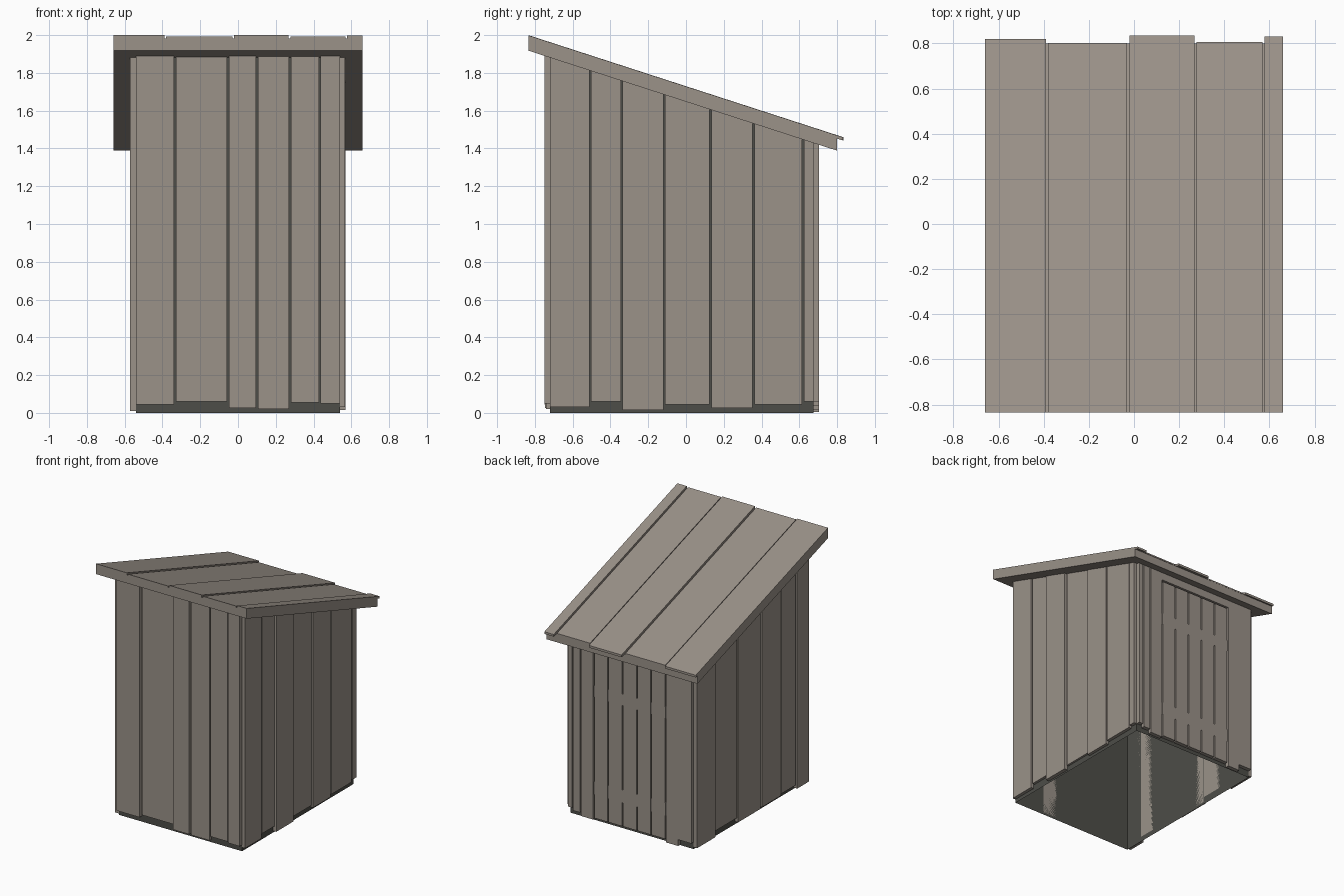
import bpy, bmesh

cube = bpy.data.objects.get("Cube")
if cube:
    bpy.data.objects.remove(cube, do_unlink=True)


def material(name, rgb):
    m = bpy.data.materials.new(name)
    m.use_nodes = True
    colour = (*rgb, 1)
    m.diffuse_color = colour
    m.node_tree.nodes["Principled BSDF"].inputs["Base Color"].default_value = colour
    return m


WOOD = material("weathered wood", (0.325, 0.287, 0.25))
DARK = material("dark interior", (0.075, 0.075, 0.065))

SLOPE = 0.324
FRONT, BACK, SIDE = -0.72, 0.675, 0.54   # faces of the inner shell
GAP = 0.005                              # half the gap between planks


def under_roof(y):
    return 1.918 - SLOPE * (y + 0.835)


def above(offset):
    return lambda y: under_roof(y) + offset


def block(name, x, y, bottom, top, mat=WOOD, hollow=False):
    """Box whose bottom and top are heights or functions of y."""
    bm = bmesh.new()
    bmesh.ops.create_cube(bm, size=1)
    if hollow:
        ends = [f for f in bm.faces if abs(f.normal.z) > 0.5]
        bmesh.ops.delete(bm, geom=ends, context='FACES_ONLY')
    for v in bm.verts:
        right, rear, upper = (c > 0 for c in v.co)
        py = y[rear]
        h = top if upper else bottom
        v.co = (x[right], py, h(py) if callable(h) else h)
    mesh = bpy.data.meshes.new(name)
    bm.to_mesh(mesh)
    bm.free()
    mesh.materials.append(mat)
    obj = bpy.data.objects.new(name, mesh)
    bpy.context.collection.objects.link(obj)
    return obj


def spans(edges, gap=GAP):
    """Plank extents between seams, with a gap left at each inner seam."""
    last = len(edges) - 2
    for i in range(last + 1):
        yield (edges[i] + (gap if i else 0),
               edges[i + 1] - (gap if i < last else 0))


# Dark shell behind the planks, open underneath
block("inner_shell", (-SIDE, SIDE), (FRONT, BACK), 0, under_roof, DARK, hollow=True)

# Front wall: planks given by bottom height and thickness
front_edges = (-0.54, -0.333, -0.052, 0.1, 0.275, 0.433, 0.54)
front_planks = ((0.045, 0.03), (0.06, 0.013), (0.025, 0.027),
                (0.02, 0.02), (0.055, 0.022), (0.05, 0.03))
for x, (z, thick) in zip(spans(front_edges), front_planks):
    block("front_plank", x, (FRONT - thick, FRONT), z, under_roof)

# Side walls
left_edges = (FRONT, -0.507, -0.34, -0.115, 0.13, 0.357, 0.62, BACK)
left_planks = ((0.03, 0.026), (0.06, 0.02), (0.015, 0.03), (0.045, 0.016),
               (0.025, 0.024), (0.045, 0.026), (0.06, 0.026))
for y, (z, thick) in zip(spans(left_edges), left_planks):
    block("left_plank", (SIDE, SIDE + thick), y, z, under_roof)

right_edges = (FRONT, -0.57, -0.38, -0.13, 0.16, 0.44, BACK)
right_planks = ((0.01, 0.032), (0.04, 0.026), (0.03, 0.03),
                (0.02, 0.026), (0.06, 0.024), (0.015, 0.03))
for y, (z, thick) in zip(spans(right_edges), right_planks):
    block("right_plank", (-SIDE - thick, -SIDE), y, z, under_roof)

# Back wall either side of the door
DOOR = 0.32
wall = (BACK, BACK + 0.03)
for x, z in zip(spans((-SIDE, -0.425, -DOOR), 0), (0.055, 0.005)):
    block("back_plank", x, wall, z, under_roof)
for x, z in zip(spans((DOOR, 0.432, 0.5, SIDE)), (0.015, 0.04, 0.06)):
    block("back_plank", x, wall, z, under_roof)
block("door_header", (-DOOR, DOOR), wall, 1.358, under_roof)

# Door: five slats joined by two recessed rails
inner = DOOR - 0.006
width = 2 * inner / 5
for i in range(5):
    x0 = -inner + i * width
    block("door_slat", (x0 + GAP, x0 + width - GAP), wall, 0.03, 1.345)
for z, height in ((0.215, 0.1), (0.985, 0.09)):
    block("door_rail", (-inner, inner), (BACK, BACK + 0.027), z, z + height)

# Sloping roof deck with boards of uneven length and height on top
block("roof_deck", (-0.66, 0.66), (-0.835, 0.8), under_roof, above(0.064))
roof_edges = (-0.66, -0.385, -0.025, 0.272, 0.573, 0.66)
roof_boards = ((0.82, 0.082), (0.802, 0.074), (0.835, 0.082),
               (0.805, 0.075), (0.83, 0.081))
for x, (end, top) in zip(spans(roof_edges), roof_boards):
    block("roof_board", x, (-0.835, end), above(0.064), above(top))
